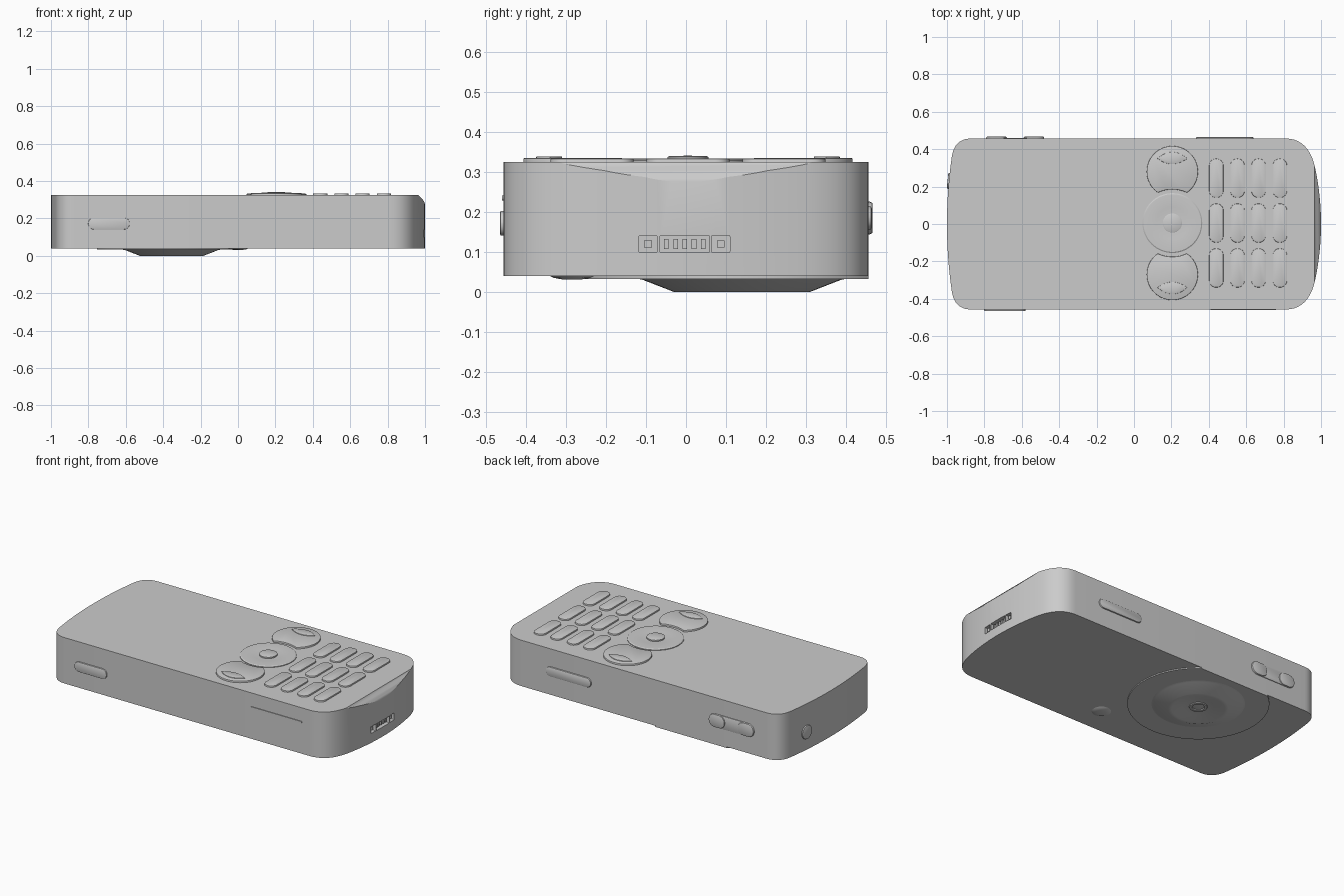
import bpy, bmesh, math
from mathutils import Matrix, Vector

cube = bpy.data.objects.get("Cube")
if cube:
    bpy.data.objects.remove(cube, do_unlink=True)

grey = bpy.data.materials.new("plain grey")
grey.use_nodes = True
grey.diffuse_color = (0.6, 0.6, 0.6, 1)
grey.node_tree.nodes["Principled BSDF"].inputs["Base Color"].default_value = (0.6, 0.6, 0.6, 1)


def finish(name, bm, matrix=Matrix()):
    """Turn a bmesh into a smooth-shaded object with sharp edges kept."""
    bmesh.ops.recalc_face_normals(bm, faces=bm.faces)
    bm.transform(matrix)
    mesh = bpy.data.meshes.new(name)
    bm.to_mesh(mesh)
    bm.free()
    mesh.materials.append(grey)
    obj = bpy.data.objects.new(name, mesh)
    bpy.context.collection.objects.link(obj)
    smooth(obj)
    return obj


def smooth(obj):
    bpy.ops.object.select_all(action='DESELECT')
    obj.select_set(True)
    bpy.context.view_layer.objects.active = obj
    bpy.ops.object.shade_smooth_by_angle(angle=math.radians(30))


def prism(name, outline, z0, z1, matrix=Matrix(), bevel=0):
    """Extrude a flat outline, optionally softening its top rim."""
    bm = bmesh.new()
    base = bm.faces.new([bm.verts.new((x, y, z0)) for x, y in outline])
    top = bmesh.ops.extrude_face_region(bm, geom=[base], use_keep_orig=True)["geom"]
    verts = [v for v in top if isinstance(v, bmesh.types.BMVert)]
    bmesh.ops.translate(bm, verts=verts, vec=(0, 0, z1 - z0))
    if bevel:
        rim = [e for e in bm.edges if all(v in verts for v in e.verts)]
        bmesh.ops.bevel(bm, geom=rim, offset=bevel, segments=2, profile=0.5, affect='EDGES')
    return finish(name, bm, matrix)


def lathe(name, profile, x, y, segments=64):
    bm = bmesh.new()
    verts = [bm.verts.new((r, 0, z)) for r, z in profile]
    edges = [bm.edges.new(pair) for pair in zip(verts, verts[1:])]
    bmesh.ops.spin(bm, geom=verts + edges, cent=(0, 0, 0), axis=(0, 0, 1),
                   angle=2 * math.pi, steps=segments)
    bmesh.ops.remove_doubles(bm, verts=bm.verts, dist=1e-5)
    return finish(name, bm, Matrix.Translation((x, y, 0)))


def circle(x, y, r, n=64):
    return [(x + r * math.cos(2 * math.pi * i / n), y + r * math.sin(2 * math.pi * i / n))
            for i in range(n)]


def rounded(w, h, r, n=6):
    """Rounded rectangle centred on the origin."""
    points = []
    for q, (sx, sy) in enumerate([(1, 1), (-1, 1), (-1, -1), (1, -1)]):
        for i in range(n + 1):
            a = math.pi / 2 * (q + i / n)
            points.append((sx * (w / 2 - r) + r * math.cos(a), sy * (h / 2 - r) + r * math.sin(a)))
    return points


def wall(x, y, z, turn):
    """Frame on a side wall: local z points outward, local y points up."""
    return (Matrix.Translation((x, y, z)) @ Matrix.Rotation(math.radians(turn), 4, 'Z')
            @ Matrix.Rotation(math.pi / 2, 4, 'X'))


def cut(obj, cutters):
    """Subtract the cutters and remove them."""
    for c in cutters:
        mod = obj.modifiers.new("cut", 'BOOLEAN')
        mod.object, mod.operation, mod.solver = c, 'DIFFERENCE', 'EXACT'
        c.hide_render = True
    mesh = bpy.data.meshes.new_from_object(
        obj.evaluated_get(bpy.context.evaluated_depsgraph_get()))
    obj.modifiers.clear()
    obj.data = mesh
    for c in cutters:
        bpy.data.objects.remove(c, do_unlink=True)
    smooth(obj)


# Body outline: bowed ends, corners rounded by quadratic curves
W, TOP = 0.457, 0.325


def half_end(tip, bow, corner_x, start_x, end_y):
    """From the long side around the corner to the middle of one end."""
    a, b = Vector((start_x, W)), Vector((corner_x, W))
    c = Vector((tip - bow * end_y ** 2, end_y))
    pts = [tuple(a * (1 - t) ** 2 + b * 2 * t * (1 - t) + c * t * t)
           for t in [i / 10 for i in range(11)]]
    return pts + [(tip - bow * y * y, y) for y in [end_y * (1 - i / 8) for i in range(1, 9)]]


right = half_end(1, 0.35, 0.938, 0.81, 0.29)
left = half_end(-1, -0.2, -0.96, -0.87, 0.36)
mirror = lambda pts: [(x, -y) for x, y in pts]
outline = (right + mirror(right[:-1])[::-1] + mirror(left) + left[:-1][::-1])
body = prism("body", outline, 0.04, TOP)

# Sloped bottom-end edge and connector pockets are cut from the body
slope = [(0.962, 0.33), (0.966, 0.322), (0.985, 0.304), (0.996, 0.288), (1.003, 0.265),
         (1.1, 0.265), (1.1, 0.4), (0.962, 0.4)]
cutters = [prism("slope_cutter", slope, -0.6, 0.6, Matrix.Rotation(math.pi / 2, 4, 'X'))]
pockets = [(-0.095, 0.045), (-0.003, 0.123), (0.087, 0.045)]
for y, w in pockets:
    cutters.append(prism("pocket_cutter", rounded(w, 0.042, 0.002), -0.03, 0.05,
                         wall(1, y, 0.12, 90)))
cut(body, cutters)

# Connector contacts inside the pockets
for i in range(5):
    prism("connector_contact", rounded(0.012, 0.026, 0.002), -0.035, -0.012,
          wall(1, -0.003 + (i - 2) * 0.023, 0.12, 90))
for y in (-0.095, 0.087):
    prism("connector_latch", rounded(0.018, 0.02, 0.002), -0.035, -0.012, wall(1, y, 0.12, 90))

# Keypad: four columns by three rows
for x in (0.44, 0.553, 0.666, 0.78):
    for y in (0.245, 0.005, -0.235):
        prism("number_key", rounded(0.076, 0.208, 0.036), TOP - 0.01, TOP + 0.009,
              Matrix.Translation((x, y, 0)), bevel=0.003)

# Round navigation key with a centre button
NX, NY = 0.205, 0.005
lathe("navigation_key", [(0.16, 0.31), (0.16, 0.329), (0.154, 0.333), (0.12, 0.334),
                         (0.085, 0.332), (0.058, 0.33), (0, 0.33)], NX, NY)
lathe("centre_button", [(0.051, 0.32), (0.051, 0.338), (0.047, 0.34), (0, 0.341)], NX, NY)

# Crescent pads either side of it, each with a raised lens
for side in (1, -1):
    cy = NY + side * 0.275
    pad = []
    for x, y in circle(NX, cy, 0.137):
        d = Vector((x - NX, y - NY))
        if d.length < 0.18:
            d = d.normalized() * 0.18
        pad.append((NX + d.x, NY + d.y))
    prism("crescent_pad", pad, TOP - 0.01, TOP + 0.01, bevel=0.003)
    lens = []
    for sag, steps in ((0.035, range(13)), (-0.03, range(12, -1, -1))):
        for i in list(steps)[:-1]:
            t = i / 6 - 1
            lens.append((NX + 0.08 * t, cy + side * (0.07 + sag * (1 - t * t))))
    prism("pad_lens", lens, TOP, TOP + 0.014, bevel=0.002)

# Camera plate trimmed at the body edge, conical lens housing, flash dome
CX, CY = -0.355, 0.14
plate = [(x, min(y, W)) for x, y in circle(CX, CY, 0.4, 96)]
flat = [p for p in plate if p[1] == W]
plate = [p for p in plate if p[1] < W or p in (flat[0], flat[-1])]
prism("camera_plate", plate, 0.033, 0.05)
lathe("camera_housing", [(0.27, 0.034), (0.25, 0.031), (0.17, 0), (0.15, 0), (0.09, 0.012),
                         (0.052, 0.014), (0.05, 0.009), (0.036, 0.009), (0.032, 0.014),
                         (0, 0.011)], CX, CY)
lathe("flash_dome", [(0.055, 0.045), (0.055, 0.04), (0.045, 0.035), (0.025, 0.0315),
                     (0, 0.031)], 0, -0.285, 32)

# Side controls
prism("front_side_key", rounded(0.222, 0.062, 0.03), -0.02, 0.008,
      wall(-0.69, -W, 0.172, 0), bevel=0.003)
prism("card_door_grip", rounded(0.35, 0.012, 0.005), -0.01, 0.004, wall(0.585, -W, 0.235, 0))
prism("back_side_key", rounded(0.31, 0.06, 0.029), -0.02, 0.008,
      wall(0.485, W, 0.185, 180), bevel=0.007)
prism("zoom_rocker", rounded(0.31, 0.082, 0.04), -0.02, 0.004,
      wall(-0.635, W, 0.185, 180), bevel=0.002)
for x in (-0.735, -0.535):
    prism("zoom_rocker_end", rounded(0.11, 0.08, 0.039), -0.02, 0.01,
          wall(x, W, 0.185, 180), bevel=0.005)

# Round power button on the bowed end
prism("power_button", circle(0, 0, 0.042, 32), -0.03, 0.008,
      wall(-0.989, 0.23, 0.15, -96), bevel=0.004)
